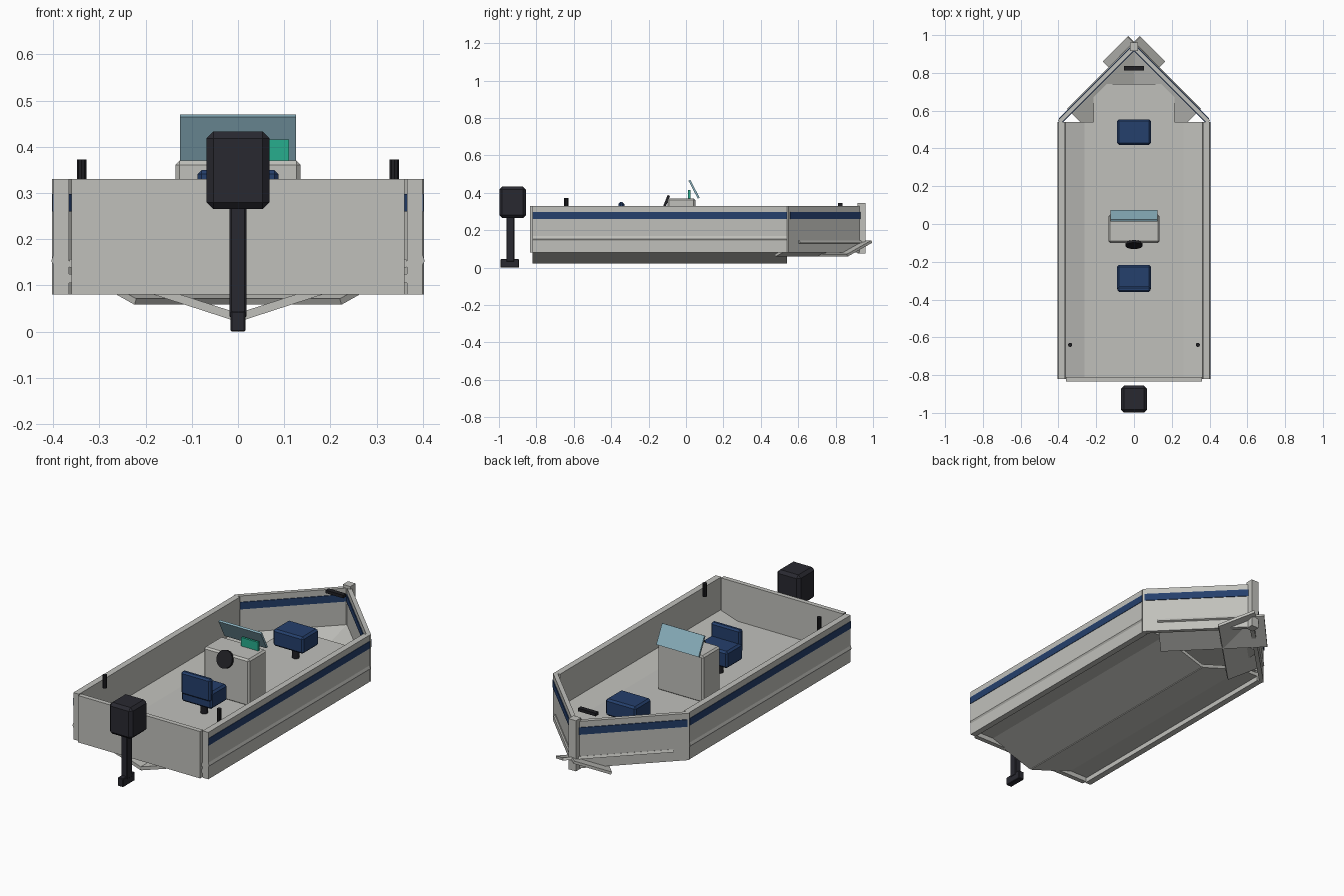
import bpy, bmesh, math
from mathutils import Matrix, Euler

if "Cube" in bpy.data.objects:
    bpy.data.objects.remove(bpy.data.objects["Cube"], do_unlink=True)


def material(name, rgb):
    m = bpy.data.materials.new(name)
    m.use_nodes = True
    m.diffuse_color = (*rgb, 1)
    m.node_tree.nodes["Principled BSDF"].inputs["Base Color"].default_value = (*rgb, 1)
    return m


hull = material("hull_grey", (0.53, 0.53, 0.5))
navy = material("navy_blue", (0.018, 0.05, 0.15))
dark = material("motor_black", (0.022, 0.022, 0.03))
rubber = material("fitting_black", (0.014, 0.014, 0.017))
glass = material("glass_blue", (0.26, 0.45, 0.53))
screen = material("screen_green", (0.02, 0.42, 0.27))


def finish(bm, name, mat):
    bmesh.ops.recalc_face_normals(bm, faces=bm.faces)
    me = bpy.data.meshes.new(name)
    bm.to_mesh(me)
    bm.free()
    me.materials.append(mat)
    ob = bpy.data.objects.new(name, me)
    bpy.context.collection.objects.link(ob)
    return ob


def box(name, size, loc, mat, rot=(0, 0, 0), bevel=0.0):
    bm = bmesh.new()
    bmesh.ops.create_cube(bm, size=1, matrix=Matrix.Diagonal((*size, 1)))
    if bevel:
        bmesh.ops.bevel(bm, geom=bm.edges[:], offset=bevel, segments=1, affect='EDGES')
    bm.transform(Matrix.Translation(loc) @ Euler(rot).to_matrix().to_4x4())
    return finish(bm, name, mat)


def disc(name, radius, depth, loc, mat, rot=(0, 0, 0), sides=12):
    bm = bmesh.new()
    bmesh.ops.create_cone(bm, cap_ends=True, segments=sides, radius1=radius,
                          radius2=radius, depth=depth)
    bm.transform(Matrix.Translation(loc) @ Euler(rot).to_matrix().to_4x4())
    return finish(bm, name, mat)


def prism(name, profile, start, end, axis, mat):
    """Extrude a 2D profile along y or z."""
    bm = bmesh.new()
    place = (lambda a, b, t: (a, t, b)) if axis == "y" else (lambda a, b, t: (a, b, t))
    rings = [[bm.verts.new(place(a, b, t)) for a, b in profile] for t in (start, end)]
    bm.faces.new(rings[0])
    bm.faces.new(rings[1])
    n = len(profile)
    for i in range(n):
        j = (i + 1) % n
        bm.faces.new((rings[0][i], rings[0][j], rings[1][j], rings[1][i]))
    return finish(bm, name, mat)


# Hull parts mirrored left and right
quarter = math.radians(45)
for s, side in ((1, "left"), (-1, "right")):
    box(side + "_side", (0.033, 1.36, 0.25), (s * 0.382, -0.14, 0.205), hull)
    box(side + "_stripe", (0.006, 1.36, 0.038), (s * 0.398, -0.14, 0.279), navy)
    prism(side + "_strake", [(s * 0.395, 0.178), (s * 0.404, 0.153), (s * 0.395, 0.138)],
          -0.82, 0.54, "y", hull)
    box(side + "_bottom", (0.385, 1.36, 0.018), (s * 0.183, -0.14, 0.09), hull,
        rot=(0, -s * math.atan2(0.12, 0.37), 0))
    box(side + "_bow_side", (0.56, 0.022, 0.25), (s * 0.197, 0.738, 0.205), hull,
        rot=(0, 0, -s * quarter))
    box(side + "_bow_stripe", (0.54, 0.03, 0.038), (s * 0.197, 0.738, 0.279), navy,
        rot=(0, 0, -s * quarter))
    box(side + "_bow_bottom", (0.545, 0.2, 0.014), (s * 0.095, 0.735, 0.102), hull,
        rot=(0.38, 0, -s * quarter))
    disc(side + "_stern_cleat", 0.011, 0.07, (s * 0.338, -0.64, 0.338), rubber, sides=10)

# Transom, stem and floor
box("transom", (0.72, 0.025, 0.25), (0, -0.822, 0.205), hull)
box("stem_post", (0.044, 0.044, 0.27), (0, 0.938, 0.21), hull)
prism("floor", [(-0.365, -0.82), (0.365, -0.82), (0.365, 0.54), (0.215, 0.54),
                (0.215, 0.705), (0.18, 0.74), (-0.18, 0.74), (-0.215, 0.705),
                (-0.215, 0.54), (-0.365, 0.54)], 0.105, 0.125, "z", hull)
box("bow_cleat", (0.105, 0.025, 0.016), (0, 0.825, 0.338), rubber)

# Console with windshield, screen and wheel
box("console", (0.27, 0.15, 0.25), (0, -0.025, 0.245), hull, bevel=0.009)
box("windshield", (0.25, 0.011, 0.108), (0, 0.043, 0.419), glass, rot=(0.48, 0, 0))
box("chart_screen", (0.1, 0.012, 0.048), (0.06, 0.018, 0.392), screen)
disc("steering_wheel", 0.046, 0.014, (0, -0.109, 0.343), rubber,
     rot=(math.radians(68), 0, 0), sides=16)

# Seats
for name, y in (("helm", -0.285), ("bow", 0.487)):
    box(name + "_seat", (0.18, 0.135, 0.09), (0, y, 0.233), navy, bevel=0.01)
    disc(name + "_seat_post", 0.018, 0.08, (0, y, 0.16), rubber)
box("helm_backrest", (0.175, 0.03, 0.12), (0, -0.345, 0.29), navy, bevel=0.009)

# Outboard motor
box("motor_cowl", (0.137, 0.142, 0.168), (0, -0.927, 0.349), dark, bevel=0.015)
box("motor_leg", (0.037, 0.044, 0.24), (0, -0.939, 0.15), dark, bevel=0.004)
box("motor_foot", (0.033, 0.1, 0.045), (0, -0.942, 0.0225), dark, bevel=0.003)
